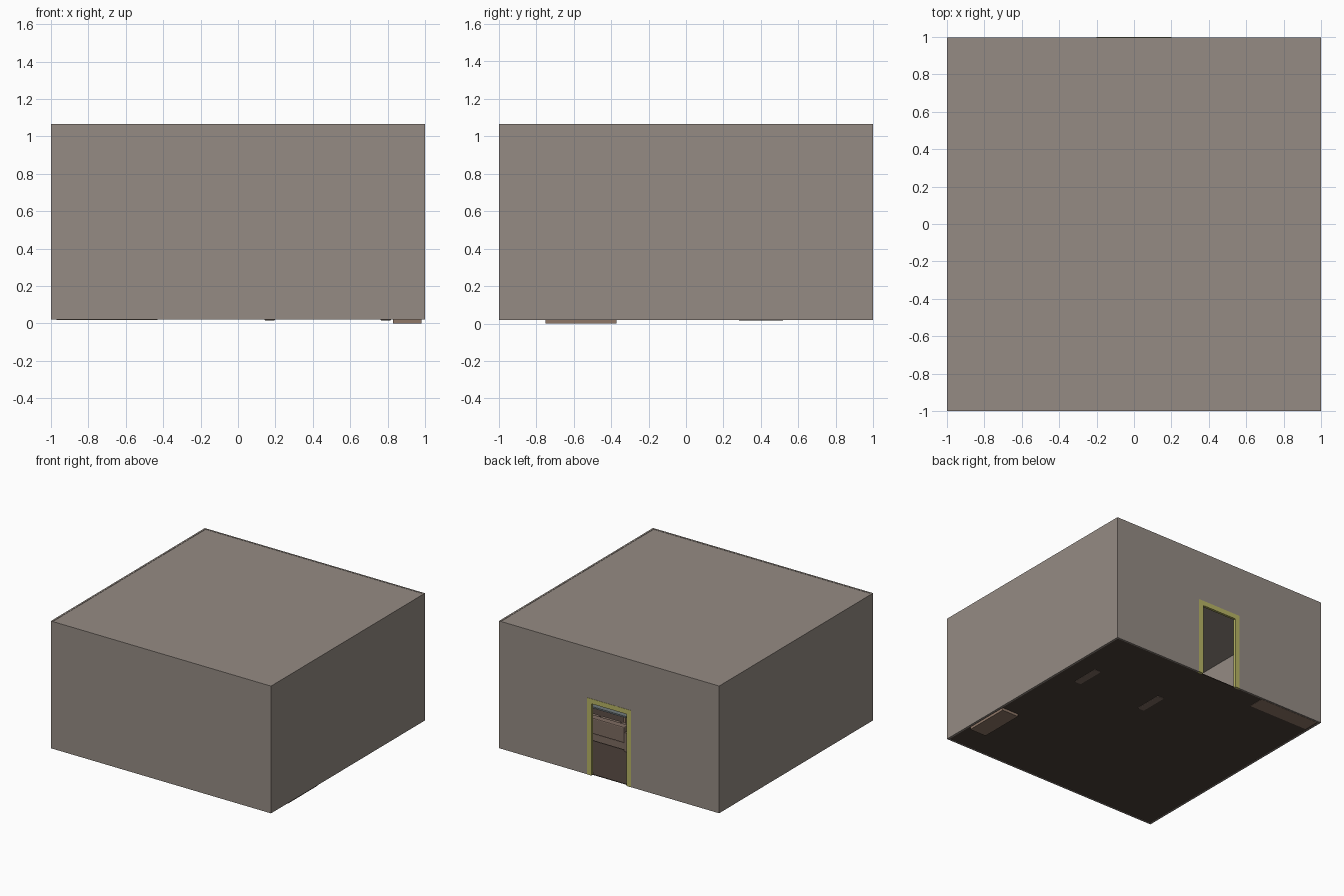
import bpy, bmesh
from mathutils import Matrix, Vector

if "Cube" in bpy.data.objects:
    bpy.data.objects.remove(bpy.data.objects["Cube"])


def material(name, rgb):
    m = bpy.data.materials.new(name)
    m.diffuse_color = (*rgb, 1)
    m.use_nodes = True
    m.node_tree.nodes["Principled BSDF"].inputs["Base Color"].default_value = m.diffuse_color
    return m


WALL = material("plaster", (0.30, 0.26, 0.23))
FLOOR = material("dark_floor", (0.07, 0.05, 0.04))
FRAME = material("olive_frame", (0.48, 0.46, 0.13))
WOOD = material("wood", (0.28, 0.19, 0.14))
SOFA = material("upholstery", (0.21, 0.15, 0.12))
GLASS = material("blue_grey_glass", (0.16, 0.19, 0.20))


def boxes(name, mat, spans, bevel=0):
    """One object from boxes given as (x0, x1, y0, y1, z0, z1)."""
    bm = bmesh.new()
    for x0, x1, y0, y1, z0, z1 in spans:
        centre = Vector((x0 + x1, y0 + y1, z0 + z1)) / 2
        size = Matrix.Diagonal((x1 - x0, y1 - y0, z1 - z0, 1))
        bmesh.ops.create_cube(bm, size=1, matrix=Matrix.Translation(centre) @ size)
    mesh = bpy.data.meshes.new(name)
    bm.to_mesh(mesh)
    bm.free()
    mesh.materials.append(mat)
    ob = bpy.data.objects.new(name, mesh)
    bpy.context.collection.objects.link(ob)
    if bevel:
        mod = ob.modifiers.new("soft_edges", 'BEVEL')
        mod.width = bevel
        mod.segments = 2
    return ob


Z0, Z1, T = 0.02, 1.065, 0.015     # wall bottom, wall top, wall thickness
DX, DZ = 0.165, 0.62               # door half width and opening top

# Shell of the room
boxes("front_wall", WALL, [(-1, 1, -1, -1 + T, Z0, Z1)])
for name, x in (("left_wall", -1), ("right_wall", 1 - T)):
    boxes(name, WALL, [(x, x + T, -1 + T, 1 - T, Z0, Z1)])
boxes("back_wall", WALL, [(-1, -DX, 1 - T, 0.998, Z0, Z1),
                          (DX, 1, 1 - T, 0.998, Z0, Z1),
                          (-DX, DX, 1 - T, 0.998, DZ, Z1)])
boxes("floor", FLOOR, [(-1 + T, 1 - T, -1 + T, 1 - T, Z0 + 0.001, Z0 + 0.006)])
boxes("ceiling", WALL, [(-1 + T, 1 - T, -1 + T, 1 - T, Z1 - T, Z1 - 0.002)])

# Door surround, slightly proud of the wall
boxes("door_frame", FRAME, [(-0.2, -0.158, 0.98, 1, Z0, 0.65),
                            (0.158, 0.2, 0.98, 1, Z0, 0.65),
                            (-0.158, 0.158, 0.98, 1, 0.61, 0.65)])

# Sofa with its back to the door
X0, X1 = 0.14, 0.82
boxes("sofa_arms", SOFA, [(X0, X0 + 0.06, 0.28, 0.52, 0.016, 0.18),
                          (X1 - 0.06, X1, 0.28, 0.52, 0.016, 0.18)], 0.006)
boxes("sofa_base", SOFA, [(X0 + 0.06, X1 - 0.06, 0.28, 0.51, 0.03, 0.09)], 0.005)
boxes("sofa_back", SOFA, [(X0 + 0.06, X1 - 0.06, 0.46, 0.515, 0.09, 0.22)], 0.008)
w = (X1 - X0 - 0.12) / 3
boxes("sofa_cushions", SOFA, [(X0 + 0.06 + i * w, X0 + 0.058 + (i + 1) * w,
                               0.28, 0.46, 0.09, 0.13) for i in range(3)], 0.008)

# Glass-topped coffee table
boxes("table_top", GLASS, [(0.42, 0.84, -0.04, 0.18, 0.11, 0.122)])
boxes("table_legs", WOOD, [(x, x + 0.02, y, y + 0.02, 0.022, 0.11)
                           for x in (0.43, 0.81) for y in (-0.03, 0.15)])


def shelf_unit(name, x0, x1, y0, y1, z0, z1, along_y, count):
    """Carcass of two end panels and evenly spaced shelves."""
    t = 0.012
    ends = ([(x0, x1, y0, y0 + t, z0, z1), (x0, x1, y1 - t, y1, z0, z1)] if along_y
            else [(x0, x0 + t, y0, y1, z0, z1), (x1 - t, x1, y0, y1, z0, z1)])
    back = ((x1 - t, x1, y0, y1, z0, z1) if along_y else (x0, x1, y1 - t, y1, z0, z1))
    step = (z1 - z0 - t) / count
    shelves = [(x0, x1, y0, y1, z0 + i * step, z0 + i * step + t)
               for i in range(count + 1)]
    boxes(name, WOOD, ends + [back] + shelves)


# Storage against the right and back walls
shelf_unit("low_cabinet", 0.83, 0.98, -0.75, -0.37, 0.0, 0.26, True, 2)
shelf_unit("bookcase", -0.97, -0.43, 0.85, 0.983, 0.0195, 0.55, False, 4)
